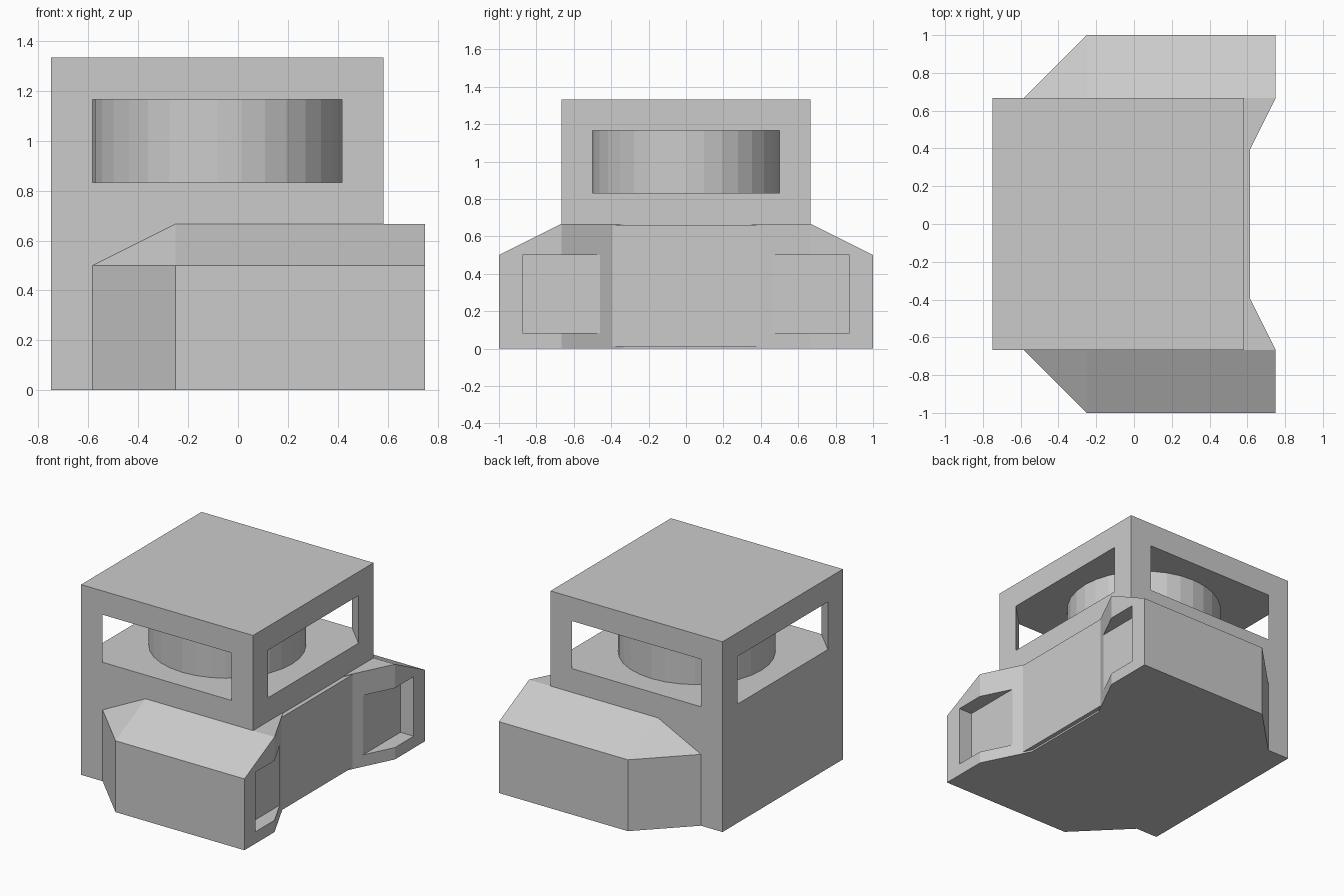
import bpy, bmesh

if "Cube" in bpy.data.objects:
    bpy.data.objects.remove(bpy.data.objects["Cube"])

CX = -0.083                      # centre of the main housing along x
T = 1 / 3                        # the model sits on a grid of thirds


def add_object(name, bm):
    bmesh.ops.recalc_face_normals(bm, faces=bm.faces)
    mesh = bpy.data.meshes.new(name)
    bm.to_mesh(mesh)
    bm.free()
    obj = bpy.data.objects.new(name, mesh)
    bpy.context.collection.objects.link(obj)
    return obj


def prism(name, outline, z0, z1):
    bm = bmesh.new()
    face = bm.faces.new([bm.verts.new((x, y, z0)) for x, y in outline])
    top = bmesh.ops.extrude_face_region(bm, geom=[face])
    verts = [v for v in top["geom"] if isinstance(v, bmesh.types.BMVert)]
    bmesh.ops.translate(bm, verts=verts, vec=(0, 0, z1 - z0))
    return add_object(name, bm)


def box(name, x, y, z):
    return prism(name, [(x[0], y[0]), (x[1], y[0]), (x[1], y[1]), (x[0], y[1])], *z)


def cut(obj, cutter):
    cutter.hide_render = True
    cutter.hide_set(True)
    mod = obj.modifiers.new("cut", "BOOLEAN")
    mod.operation = "DIFFERENCE"
    mod.solver = "EXACT"
    mod.object = cutter


# Main housing, opened on four sides by an octagonal chamber (leaves triangular posts)
housing = box("housing", (CX - 2 * T, CX + 2 * T), (-2 * T, 2 * T), (0, 4 * T))
a, b = 0.75, 3.5 * T - 0.75
octagon = [(a, -b), (a, b), (b, a), (-b, a), (-a, b), (-a, -b), (-b, -a), (b, -a)]
cut(housing, prism("chamber_cutter", [(CX + x, y) for x, y in octagon], 2.5 * T, 3.5 * T))

# Round drum inside the chamber
bm = bmesh.new()
bmesh.ops.create_cone(bm, cap_ends=True, segments=32, radius1=0.5, radius2=0.5, depth=T)
bmesh.ops.translate(bm, verts=bm.verts, vec=(CX, 0, T * 3))
add_object("drum", bm)

# Side pods with sloped tops, a front pocket each, mirrored across y
base = [(-0.583, 2 * T), (-0.25, 1), (0.75, 1), (0.75, 2 * T), (0.583, T)]
heights = [0.5, 0.5, 0.5, 2 * T, 2 * T]
bm = bmesh.new()
for (x, y), h in zip(base, heights):
    bm.verts.new((x, y, 0))
    bm.verts.new((x, y, h))
bm.verts.new((-0.25, 2 * T, 2 * T))
bmesh.ops.convex_hull(bm, input=bm.verts)
bmesh.ops.dissolve_limit(bm, angle_limit=0.01, verts=bm.verts, edges=bm.edges)
pods = add_object("side_pods", bm)
cut(pods, box("pocket_cutter", (0.647, 0.9), (0.3, 0.875), (0.083, 0.5)))
mirror = pods.modifiers.new("mirror", "MIRROR")
mirror.use_axis = (False, True, False)
mirror.use_mirror_merge = False

# Flat panel between the pods
box("end_panel", (0.5, 0.613), (-0.393, 0.393), (0.012, 0.662))
